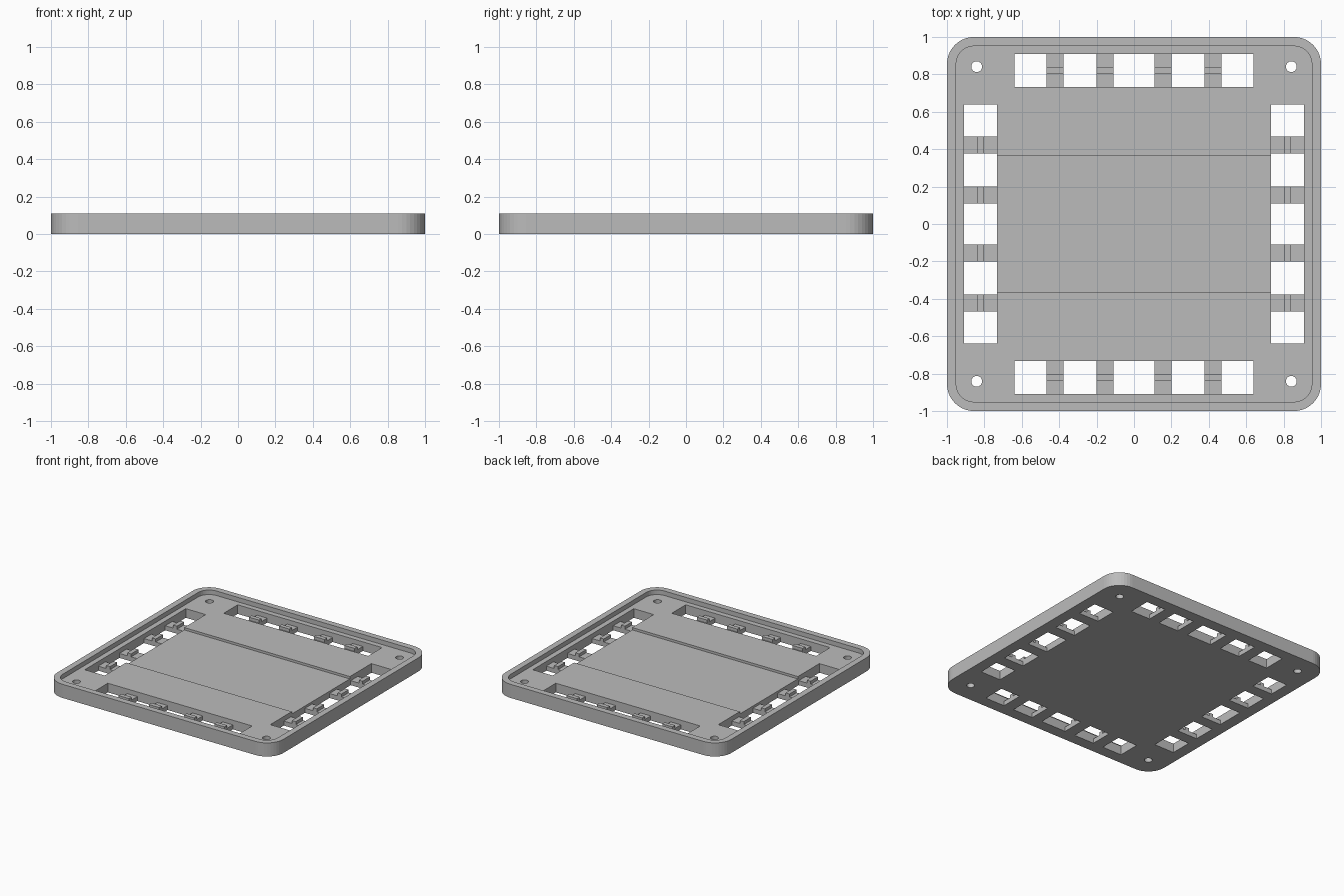
import bpy, bmesh, math

if "Cube" in bpy.data.objects:
    bpy.data.objects.remove(bpy.data.objects["Cube"])

HEIGHT, FLOOR, CHANNEL, BAR, RIDGE = 0.109, 0.073, 0.054, 0.036, 0.060

grey = bpy.data.materials.new("plain_grey")
grey.diffuse_color = (0.5, 0.5, 0.5, 1)
grey.use_nodes = True
grey.node_tree.nodes["Principled BSDF"].inputs["Base Color"].default_value = grey.diffuse_color


def prism(name, outline, z0, z1):
    """Extrude a flat outline between two heights."""
    bm = bmesh.new()
    base = bm.faces.new([bm.verts.new((x, y, z0)) for x, y in outline])
    ext = bmesh.ops.extrude_face_region(bm, geom=[base])
    for v in ext["geom"]:
        if isinstance(v, bmesh.types.BMVert):
            v.co.z = z1
    bmesh.ops.recalc_face_normals(bm, faces=bm.faces)
    mesh = bpy.data.meshes.new(name)
    bm.to_mesh(mesh)
    bm.free()
    mesh.materials.append(grey)
    obj = bpy.data.objects.new(name, mesh)
    bpy.context.collection.objects.link(obj)
    return obj


def rounded(half, r, n=10):
    c = half - r
    return [(sx * c + r * math.cos(q + i * math.pi / 2 / n),
             sy * c + r * math.sin(q + i * math.pi / 2 / n))
            for sx, sy, q in ((1, 1, 0), (-1, 1, math.pi / 2),
                              (-1, -1, math.pi), (1, -1, 1.5 * math.pi))
            for i in range(n + 1)]


def rect(x0, x1, y0, y1):
    return [(x0, y0), (x1, y0), (x1, y1), (x0, y1)]


def turned(outline, k):
    """Rotate an outline by k quarter turns."""
    for _ in range(k):
        outline = [(-y, x) for x, y in outline]
    return outline


def circle(cx, cy, r, n=24):
    return [(cx + r * math.cos(2 * math.pi * i / n),
             cy + r * math.sin(2 * math.pi * i / n)) for i in range(n)]


def cut(target, cutter):
    mod = target.modifiers.new("cut", "BOOLEAN")
    mod.operation, mod.solver, mod.object = "DIFFERENCE", "EXACT", cutter
    bpy.context.view_layer.objects.active = target
    bpy.ops.object.modifier_apply(modifier=mod.name)
    bpy.data.objects.remove(cutter, do_unlink=True)


# Tray with a raised rim, a shallow central channel and corner screw holes
tray = prism("tray", rounded(1, 0.145), 0, HEIGHT)
cut(tray, prism("rim_cutter", rounded(0.951, 0.096), FLOOR, 0.2))
cut(tray, prism("channel_cutter", rect(-0.75, 0.75, -0.367, 0.367), CHANNEL, 0.2))
for sx in (-1, 1):
    for sy in (-1, 1):
        cut(tray, prism("hole_cutter", circle(sx * 0.841, sy * 0.841, 0.029), -0.1, 0.2))

# One slot per side, bridged by four low bars that each carry a ridge
for k in range(4):
    cut(tray, prism("slot_cutter", turned(rect(-0.639, 0.639, 0.733, 0.909), k), -0.1, 0.2))
    for a, b in ((-0.468, -0.378), (-0.201, -0.110), (0.110, 0.201), (0.378, 0.468)):
        prism("slot_bar", turned(rect(a, b, 0.733, 0.909), k), 0, BAR)
        prism("bar_ridge", turned(rect(a, b, 0.805, 0.839), k), BAR, RIDGE)
